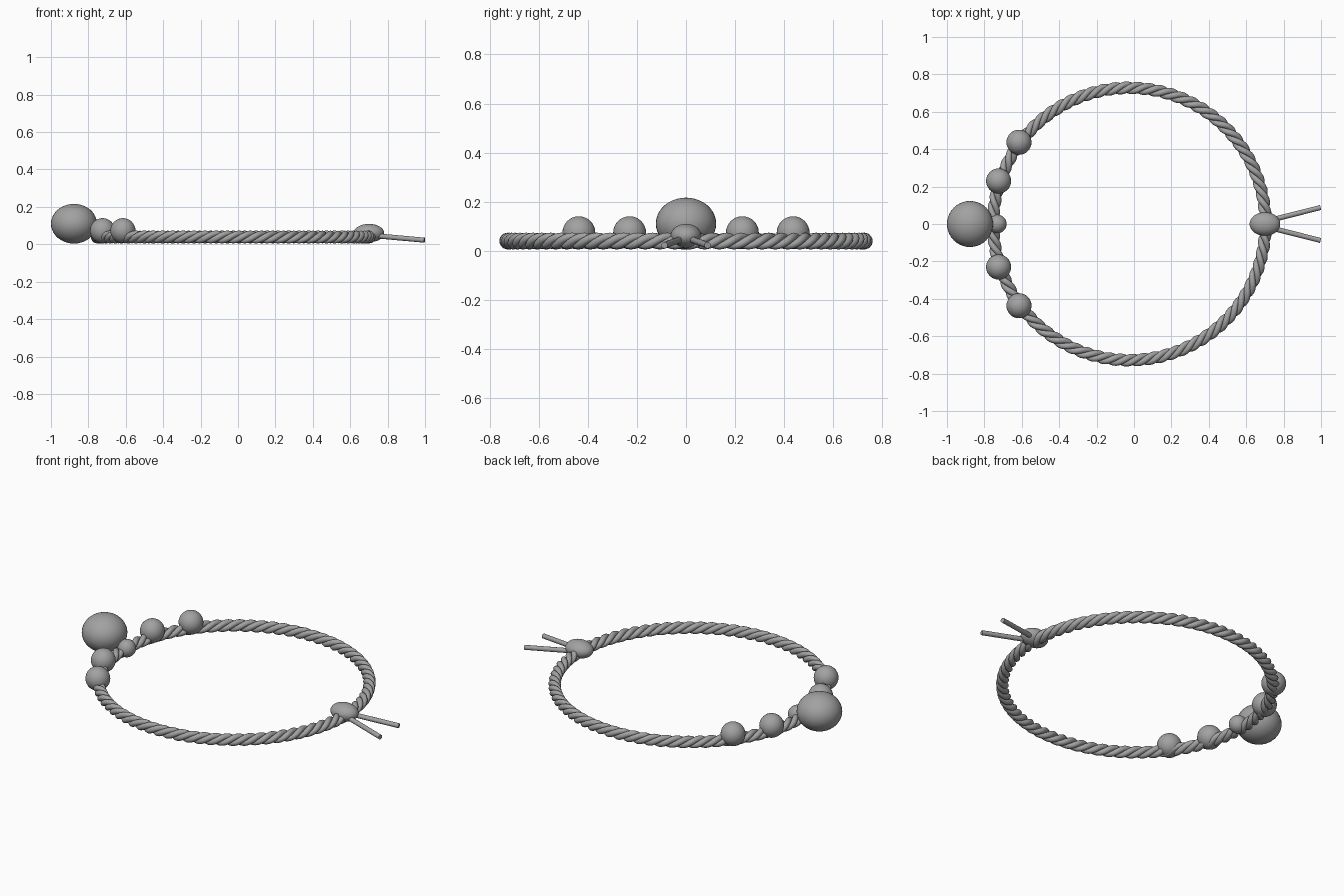
import bpy, bmesh, math
from mathutils import Vector, Matrix

if "Cube" in bpy.data.objects:
    bpy.data.objects.remove(bpy.data.objects["Cube"])

CX, RING_R, RING_Z = -0.025, 0.728, 0.039   # rope loop centre, radius, height
STRANDS, TURNS = 3, 25

grey = bpy.data.materials.new("plain_grey")
grey.diffuse_color = (0.36, 0.36, 0.36, 1)
grey.use_nodes = True
grey.node_tree.nodes["Principled BSDF"].inputs["Base Color"].default_value = grey.diffuse_color


def finish(name, bm, angle=40):
    mesh = bpy.data.meshes.new(name)
    bmesh.ops.recalc_face_normals(bm, faces=bm.faces)
    bm.to_mesh(mesh)
    bm.free()
    mesh.materials.append(grey)
    ob = bpy.data.objects.new(name, mesh)
    bpy.context.collection.objects.link(ob)
    bpy.context.view_layer.objects.active = ob
    ob.select_set(True)
    bpy.ops.object.shade_smooth_by_angle(angle=math.radians(angle))
    ob.select_set(False)
    return ob


def ball(name, centre, radii, segments=32, rings=16):
    bm = bmesh.new()
    m = Matrix.Translation(centre) @ Matrix.Diagonal((*radii, 1))
    bmesh.ops.create_uvsphere(bm, u_segments=segments, v_segments=rings, radius=1, matrix=m)
    return finish(name, bm)


def rod(name, a, b, radius):
    a, b = Vector(a), Vector(b)
    d = b - a
    bm = bmesh.new()
    m = Matrix.Translation((a + b) / 2) @ d.to_track_quat('Z', 'Y').to_matrix().to_4x4()
    bmesh.ops.create_cone(bm, cap_ends=True, segments=12, radius1=radius,
                          radius2=radius, depth=d.length, matrix=m)
    return finish(name, bm)


def strand_point(t, phase, offset):
    # centre line of one strand winding around the circular loop
    w = phase + TURNS * t
    r = RING_R + offset * math.cos(w)
    return Vector((CX + r * math.cos(t), r * math.sin(t), RING_Z + offset * math.sin(w)))


def strand(name, phase, steps=600, sides=12, offset=0.0175, radius=0.0165):
    bm = bmesh.new()
    loops = []
    for i in range(steps):
        t = math.tau * i / steps
        p = strand_point(t, phase, offset)
        tangent = (strand_point(t + 1e-3, phase, offset) - strand_point(t - 1e-3, phase, offset)).normalized()
        u = Vector((0, 0, 1)).cross(tangent).normalized()
        v = tangent.cross(u)
        loops.append([bm.verts.new(p + radius * (math.cos(a) * u + math.sin(a) * v))
                      for a in (math.tau * k / sides for k in range(sides))])
    for i in range(steps):
        a, b = loops[i], loops[(i + 1) % steps]
        for k in range(sides):
            n = (k + 1) % sides
            bm.faces.new((a[k], a[n], b[n], b[k]))
    return finish(name, bm, 60)


# Twisted rope loop
for s in range(STRANDS):
    strand(f"rope_strand_{s + 1}", math.tau * s / STRANDS)

# Round beads threaded on the rope, mirrored front to back
for side, label in ((-1, "front"), (1, "back")):
    ball(f"outer_bead_{label}", (-0.615, side * 0.437, 0.073), (0.067,) * 3)
    ball(f"inner_bead_{label}", (-0.724, side * 0.23, 0.073), (0.067,) * 3)
    # Loose cord ends
    rod(f"cord_end_{label}", (0.72, side * 0.018, 0.047), (0.997, side * 0.088, 0.022), 0.0135)

# Large charm bead and the small bead joining it to the rope
ball("large_bead", (-0.877, 0, 0.11), (0.123, 0.123, 0.106), 40, 20)
ball("small_bead", (-0.731, 0, 0.055), (0.05,) * 3)

# Knot closing the loop
ball("knot", (0.70, 0, 0.06), (0.082, 0.063, 0.049))
